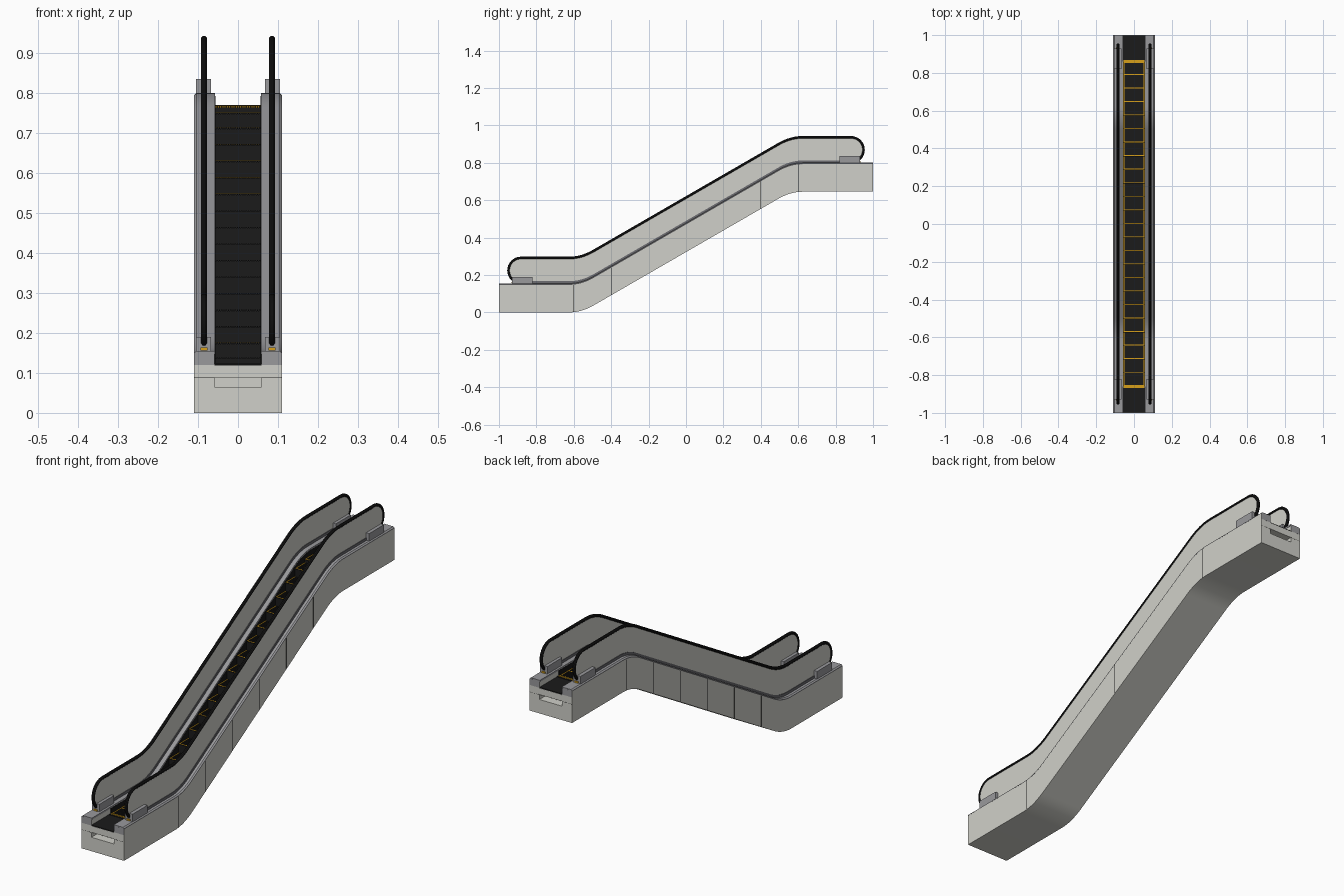
import bpy, bmesh, math
from mathutils import Vector

if "Cube" in bpy.data.objects:
    bpy.data.objects.remove(bpy.data.objects["Cube"])

RISE, W, SLOPE = 0.645, 0.065, math.tan(math.radians(30))
C = RISE / SLOPE / 2          # corner positions of the incline


def mat(name, r, g, b):
    m = bpy.data.materials.new(name)
    m.diffuse_color = (r, g, b, 1)
    m.use_nodes = True
    m.node_tree.nodes["Principled BSDF"].inputs["Base Color"].default_value = m.diffuse_color
    return m


LIGHT = mat("light_warm_grey", 0.63, 0.63, 0.585)
GREY = mat("metal_grey", 0.32, 0.32, 0.335)
MID = mat("dark_metal", 0.14, 0.14, 0.155)
DARK = mat("step_black", 0.011, 0.011, 0.011)
BLACK = mat("rubber_black", 0.008, 0.008, 0.008)
YELLOW = mat("safety_yellow", 0.68, 0.35, 0.01)


def f(y):
    """Height of the incline above its lower landing."""
    def ramp(t):
        if t <= -W:
            return 0
        return SLOPE * t if t >= W else SLOPE * (t + W) ** 2 / (4 * W)
    return ramp(y + C) - ramp(y - C)


def stations(a, b):
    ys = {a, b}
    for c in (-C, C):
        ys |= {c - W + 2 * W * i / 10 for i in range(11)}
    return sorted(y for y in ys if a <= y <= b)


def finish(name, bm, material):
    bmesh.ops.recalc_face_normals(bm, faces=bm.faces)
    me = bpy.data.meshes.new(name)
    bm.to_mesh(me)
    bm.free()
    me.materials.append(material)
    for p in me.polygons:
        p.use_smooth = True
    me.set_sharp_from_angle(angle=math.radians(30))
    ob = bpy.data.objects.new(name, me)
    bpy.context.collection.objects.link(ob)
    return ob


def sweep(name, path, section, material, turn=False):
    """Sweep an (x, height) section along a (y, z) path; turn follows the path normal."""
    bm = bmesh.new()
    rings = []
    for i, (y, z) in enumerate(path):
        n = Vector((0, 1))
        if turn:
            t = Vector(path[min(i + 1, len(path) - 1)]) - Vector(path[max(i - 1, 0)])
            t.normalize()
            n = Vector((-t.y, t.x))
        rings.append([bm.verts.new((x, y + n.x * v, z + n.y * v)) for x, v in section])
    k = len(section)
    for a, b in zip(rings, rings[1:]):
        for j in range(k):
            bm.faces.new((a[j], a[(j + 1) % k], b[(j + 1) % k], b[j]))
    bm.faces.new(rings[0])
    bm.faces.new(rings[-1])
    return finish(name, bm, material)


def incline(a, b):
    return [(y, f(y)) for y in stations(a, b)]


def rect(x0, x1, z0, z1):
    return [(x0, z0), (x1, z0), (x1, z1), (x0, z1)]


def box(name, x0, x1, y0, y1, z0, z1, material):
    return sweep(name, [(y0, 0), (y1, 0)], rect(x0, x1, z0, z1), material)


def cleats(half, z0, z1, count, depth):
    """Slab section with a ribbed top."""
    pts = [(-half, z0), (half, z0)]
    p = 2 * half / count
    for i in range(count):
        x = half - i * p
        pts += [(x, z1), (x - p * 0.55, z1), (x - p * 0.55, z1 - depth), (x - p, z1 - depth)]
    return pts


# Truss: U-shaped trough following the incline
sweep("truss", incline(-1, 1),
      [(-0.11, 0), (0.11, 0), (0.11, 0.149), (0.059, 0.149), (0.059, 0.065),
       (-0.059, 0.065), (-0.059, 0.149), (-0.11, 0.149)], LIGHT)

# Steps with ribbed treads and yellow edges
N = 24
P = 1.72 / N
for i in range(N):
    y0 = -0.86 + i * P
    top = f(y0 + P / 2) + 0.122
    sweep(f"step_{i + 1}", [(y0, top), (y0 + P + 0.002, top)],
          cleats(0.056, -0.055, 0, 20, 0.003), DARK)
    box(f"step_front_edge_{i + 1}", -0.055, 0.055, y0 + 0.001, y0 + 0.006,
        top - 0.0002, top + 0.0003, YELLOW)
    for s in (-1, 1):
        x = sorted((s * 0.0515, s * 0.056))
        box(f"step_side_edge_{i + 1}", *x, y0 + 0.001, y0 + P, top - 0.0002, top + 0.0003, YELLOW)

# Landings: end block above the slot, floor plate, comb
for tag, e, h in (("lower", -1, 0), ("upper", 1, RISE)):
    def span(a, b):
        return sorted((e * a, e * b))
    box(tag + "_end_block", -0.059, 0.059, *span(1, 0.865), h + 0.088, h + 0.118, LIGHT)
    box(tag + "_slot_back", -0.059, 0.059, *span(0.96, 0.9), h + 0.064, h + 0.089, LIGHT)
    box(tag + "_floor_plate", -0.059, 0.059, *span(0.999, 0.865), h + 0.118, h + 0.122, DARK)
    y0, y1 = span(0.867, 0.852)
    sweep(tag + "_comb", [(y0, h), (y1, h)], cleats(0.056, 0.119, 0.1245, 20, 0.002), YELLOW)
    # Dark nose in front of the comb teeth
    box(tag + "_comb_nose", -0.0585, 0.0585, *span(0.872, 0.867), h + 0.119, h + 0.1247, DARK)
    for s in (-1, 1):
        def sx(a, b):
            return sorted((s * a, s * b))
        box(tag + "_end_seam", *sx(0.059, 0.11), *span(1.0003, 0.999), h + 0.087, h + 0.088, BLACK)
        box(tag + "_deck_end_cap", *sx(0.0588, 0.1099), *span(1.0003, 0.999), h + 0.12, h + 0.15, GREY)
        # Newel boxes where the handrail enters
        box(tag + "_newel_box", *sx(0.067, 0.105), *span(0.93, 0.82), h + 0.15, h + 0.19, GREY)
        box(tag + "_handrail_inlet", *sx(0.076, 0.094), *span(0.934, 0.929), h + 0.156, h + 0.163, YELLOW)

# Handrail path: rounded return, incline, rounded return
R, YE, ZC = 0.067, 0.882, 0.224


def arc(e, h):
    return [(e * (YE + R * math.cos(a)), h + ZC + R * math.sin(a))
            for a in (math.radians(-90 + 180 * i / 16) for i in range(17))]


rail = arc(-1, 0) + [(y, f(y) + ZC + R) for y in stations(-0.85, 0.85)] + arc(1, RISE)[::-1]
outline = rail + [(y, f(y) + 0.15) for y in reversed(stations(-0.87, 0.87))]

for s, side in ((-1, "left"), (1, "right")):
    def sec(pts):
        return [(s * x, v) for x, v in pts]
    # Deck trim, clamp rail and skirt brush
    sweep(side + "_deck", incline(-1, 1),
          sec([(0.057, 0.147), (0.1102, 0.147), (0.1102, 0.15), (0.104, 0.155), (0.057, 0.155)]), GREY)
    sweep(side + "_clamp_rail", incline(-0.83, 0.83),
          sec([(0.078, 0.154), (0.092, 0.154), (0.091, 0.167), (0.079, 0.167)]), MID)
    sweep(side + "_skirt_brush", incline(-0.86, 0.86), sec(rect(0.0565, 0.0592, 0.10, 0.148)), BLACK)
    # Balustrade panel
    bm = bmesh.new()
    face = bm.faces.new([bm.verts.new((s * 0.085 - 0.004, y, z)) for y, z in outline])
    ext = bmesh.ops.extrude_face_region(bm, geom=[face], use_keep_orig=True)
    bmesh.ops.translate(bm, vec=(0.008, 0, 0),
                        verts=[g for g in ext["geom"] if isinstance(g, bmesh.types.BMVert)])
    finish(side + "_balustrade_panel", bm, LIGHT)
    # Handrail
    oval = [(s * 0.085 + 0.0075 * math.cos(a), 0.0075 * math.sin(a))
            for a in (math.radians(22.5 + 45 * i) for i in range(8))]
    sweep(side + "_handrail", rail, oval, BLACK, turn=True)
    # Cladding seams
    for i in range(9):
        y = -0.8 + 0.2 * i
        x = sorted((s * 0.109, s * 0.1103))
        box(f"{side}_panel_seam_{i + 1}", *x, y - 0.0006, y + 0.0006, f(y) + 0.002, f(y) + 0.146, BLACK)
